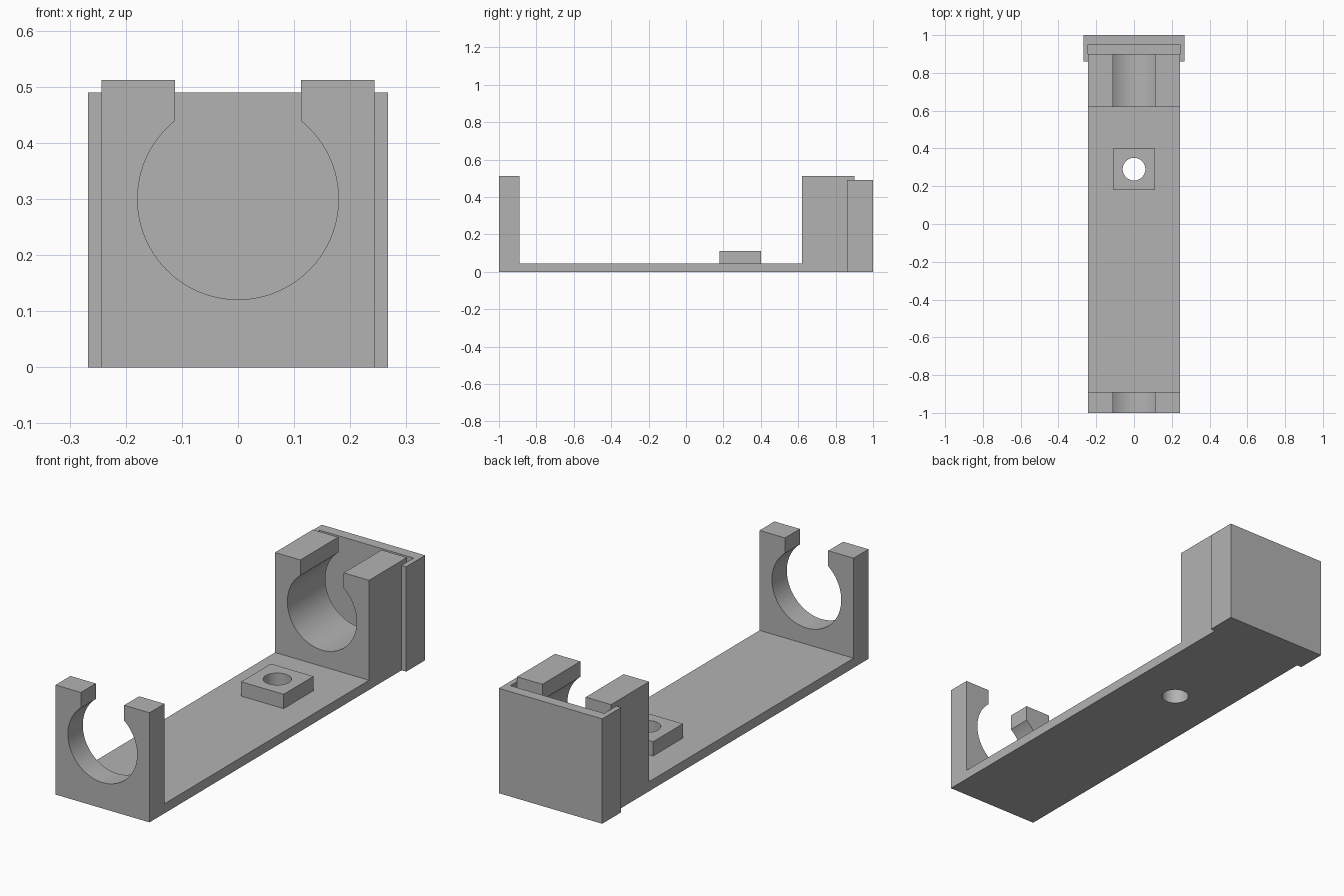
import bpy
import bmesh
import math
from mathutils import Vector

default = bpy.data.objects.get("Cube")
if default:
    bpy.data.objects.remove(default, do_unlink=True)

grey = bpy.data.materials.new("plain grey")
grey.use_nodes = True
colour = (0.45, 0.45, 0.45, 1)
grey.diffuse_color = colour
grey.node_tree.nodes["Principled BSDF"].inputs["Base Color"].default_value = colour


def prism(name, points, axis, start, end):
    """Extrude a flat outline along an axis; the outline uses the other two axes in order."""
    def place(p):
        co = list(p)
        co.insert(axis, start)
        return co
    bm = bmesh.new()
    face = bm.faces.new([bm.verts.new(place(p)) for p in points])
    grown = bmesh.ops.extrude_face_region(bm, geom=[face])["geom"]
    shift = Vector((0, 0, 0))
    shift[axis] = end - start
    bmesh.ops.translate(bm, vec=shift, verts=[g for g in grown if isinstance(g, bmesh.types.BMVert)])
    bmesh.ops.recalc_face_normals(bm, faces=bm.faces)
    mesh = bpy.data.meshes.new(name)
    bm.to_mesh(mesh)
    bm.free()
    mesh.materials.append(grey)
    obj = bpy.data.objects.new(name, mesh)
    bpy.context.collection.objects.link(obj)
    return obj


def activate(obj):
    bpy.ops.object.select_all(action='DESELECT')
    obj.select_set(True)
    bpy.context.view_layer.objects.active = obj


def cut(obj, cutter):
    mod = obj.modifiers.new("cut", 'BOOLEAN')
    mod.operation = 'DIFFERENCE'
    mod.solver = 'EXACT'
    mod.object = cutter
    activate(obj)
    bpy.ops.object.modifier_apply(modifier=mod.name)


def arc(cx, cy, r, a0, a1, steps):
    angles = [a0 + (a1 - a0) * i / steps for i in range(steps + 1)]
    return [(cx + r * math.cos(a), cy + r * math.sin(a)) for a in angles]


half, floor, top = 0.243, 0.045, 0.512

# Base plate with front and rear clip blocks, drawn as one side profile
body = prism("base_and_clips", [
    (-1, 0), (0.95, 0), (0.95, floor), (0.9, floor), (0.9, top), (0.62, top),
    (0.62, floor), (-0.89, floor), (-0.89, top), (-1, top)], 0, -half, half)

# Square pad around the screw hole
pad_y, pad = 0.29, 0.11
screw_pad = prism("screw_pad", [
    (-pad, pad_y - pad), (pad, pad_y - pad), (pad, pad_y + pad), (-pad, pad_y + pad)],
    2, floor, 0.112)

# Keyhole shaped channel through both clips
radius, mouth = 0.179, 0.112
a = math.acos(mouth / radius)
keyhole = arc(0, 0.3, radius, math.pi - a, 2 * math.pi + a, 80)
keyhole += [(mouth, 0.7), (-mouth, 0.7)]
channel_cutter = prism("channel_cutter", keyhole, 1, -1.1, 0.93)

# Screw hole through pad and base
screw_cutter = prism("screw_cutter", arc(0, pad_y, 0.06, 0, math.tau, 48)[:-1], 2, -0.1, 0.3)

cut(body, channel_cutter)
cut(body, screw_cutter)
cut(screw_pad, screw_cutter)
for cutter in (channel_cutter, screw_cutter):
    bpy.data.objects.remove(cutter, do_unlink=True)

for obj in (body, screw_pad):
    activate(obj)
    bpy.ops.object.shade_smooth_by_angle(angle=math.radians(30))

# End cap wrapping the back of the rear clip, leaving a narrow slot
outer = 0.267
prism("end_cap", [
    (-outer, 0.86), (-half, 0.86), (-half, 0.95), (half, 0.95),
    (half, 0.86), (outer, 0.86), (outer, 1), (-outer, 1)], 2, 0, 0.49)
